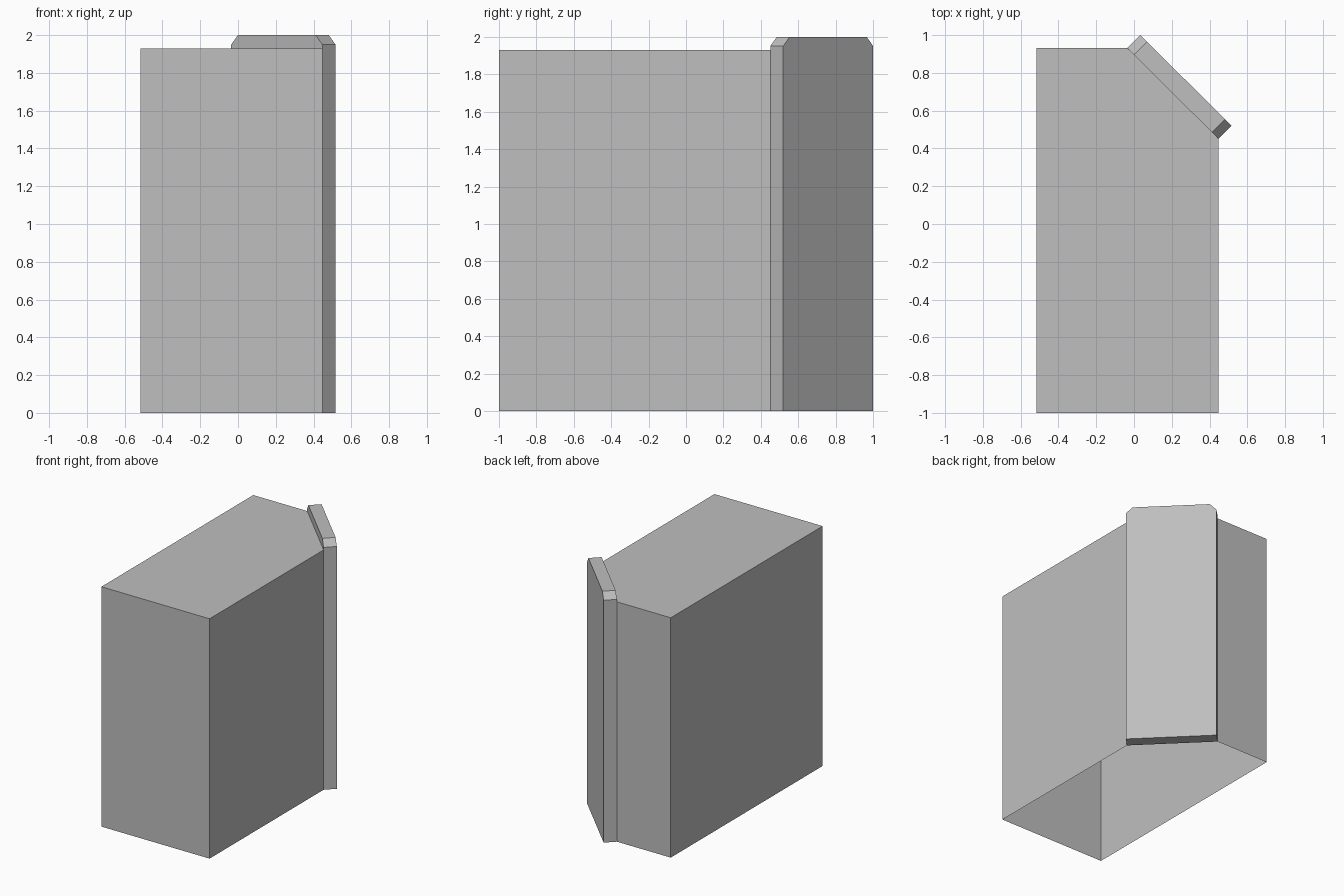
import bpy
import bmesh
from mathutils import Vector

cube = bpy.data.objects.get("Cube")
if cube:
    bpy.data.objects.remove(cube, do_unlink=True)

colour = (0.52, 0.52, 0.52, 1)
grey = bpy.data.materials.new("mid grey")
grey.use_nodes = True
grey.diffuse_color = colour
grey.node_tree.nodes["Principled BSDF"].inputs["Base Color"].default_value = colour


def extrude_profile(name, points, offset, skip_base=False, skip_wall=None):
    """Sweep a flat outline along offset; optionally leave out the base or one wall."""
    bm = bmesh.new()
    base = [bm.verts.new(p) for p in points]
    cap = [bm.verts.new(Vector(p) + Vector(offset)) for p in points]
    n = len(points)
    for i in range(n):
        if i != skip_wall:
            j = (i + 1) % n
            bm.faces.new((base[i], base[j], cap[j], cap[i]))
    bm.faces.new(cap)
    if not skip_base:
        bm.faces.new(base[::-1])
    bmesh.ops.recalc_face_normals(bm, faces=bm.faces)
    mesh = bpy.data.meshes.new(name)
    bm.to_mesh(mesh)
    bm.free()
    mesh.materials.append(grey)
    obj = bpy.data.objects.new(name, mesh)
    bpy.context.collection.objects.link(obj)
    return obj


# Hollow cabinet shell, open underneath, with one corner cut diagonally
right, left, front, back = -0.516, 0.447, -1.0, 0.931
height = 1.93
a = Vector((-0.036, back, 0))   # back end of the cut
b = Vector((left, 0.45, 0))     # side end of the cut
outline = [(right, front, 0), (left, front, 0), b, a, (right, back, 0)]
extrude_profile("cabinet_shell", outline, (0, 0, height), skip_base=True, skip_wall=2)

# Thick door panel closing the cut corner, with its top corners chamfered
top, chamfer = 2.0, 0.05
along = (b - a).normalized()
up = Vector((0, 0, 1))
door = [a, b,
        b + up * (top - chamfer),
        b - along * chamfer + up * top,
        a + along * chamfer + up * top,
        a + up * (top - chamfer)]
extrude_profile("corner_door", door, (0.069, 0.069, 0))
